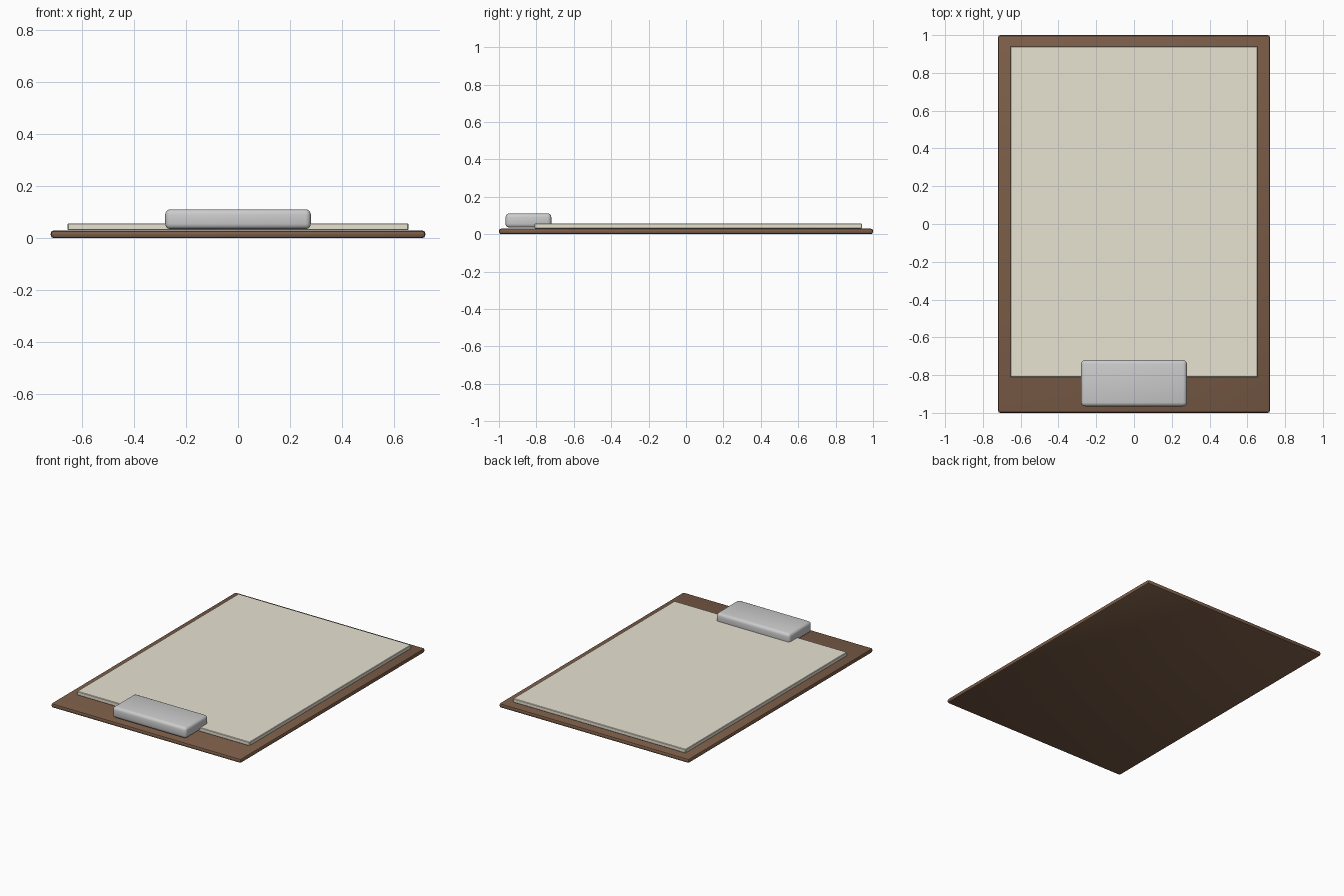
import bpy
import math

if "Cube" in bpy.data.objects:
    bpy.data.objects.remove(bpy.data.objects["Cube"])


def material(name, color):
    mat = bpy.data.materials.new(name)
    mat.diffuse_color = (*color, 1)
    mat.use_nodes = True
    mat.node_tree.nodes["Principled BSDF"].inputs["Base Color"].default_value = mat.diffuse_color
    return mat


def slab(name, low, high, bevel, segments, mat):
    """Rounded box between two opposite corners."""
    centre = [(a + b) / 2 for a, b in zip(low, high)]
    bpy.ops.mesh.primitive_cube_add(size=1, location=centre)
    ob = bpy.context.object
    ob.name = name
    ob.scale = [b - a for a, b in zip(low, high)]
    bpy.ops.object.transform_apply(location=False, rotation=False, scale=True)
    mod = ob.modifiers.new("bevel", 'BEVEL')
    mod.width = bevel
    mod.segments = segments
    bpy.ops.object.modifier_apply(modifier=mod.name)
    bpy.ops.object.shade_smooth_by_angle(angle=math.radians(35))
    ob.data.materials.append(mat)
    return ob


wood = material("wood", (0.20, 0.11, 0.065))
paper = material("paper", (0.80, 0.76, 0.64))
metal = material("metal", (0.55, 0.58, 0.55))

# Backing board
slab("board", (-0.72, -1, 0), (0.72, 1, 0.03), 0.012, 2, wood)
# Stack of sheets
slab("paper_stack", (-0.655, -0.81, 0.031), (0.655, 0.94, 0.057), 0.003, 1, paper)
# Clip biting the front edge of the paper
slab("clip", (-0.28, -0.965, 0.035), (0.28, -0.72, 0.111), 0.02, 3, metal)
